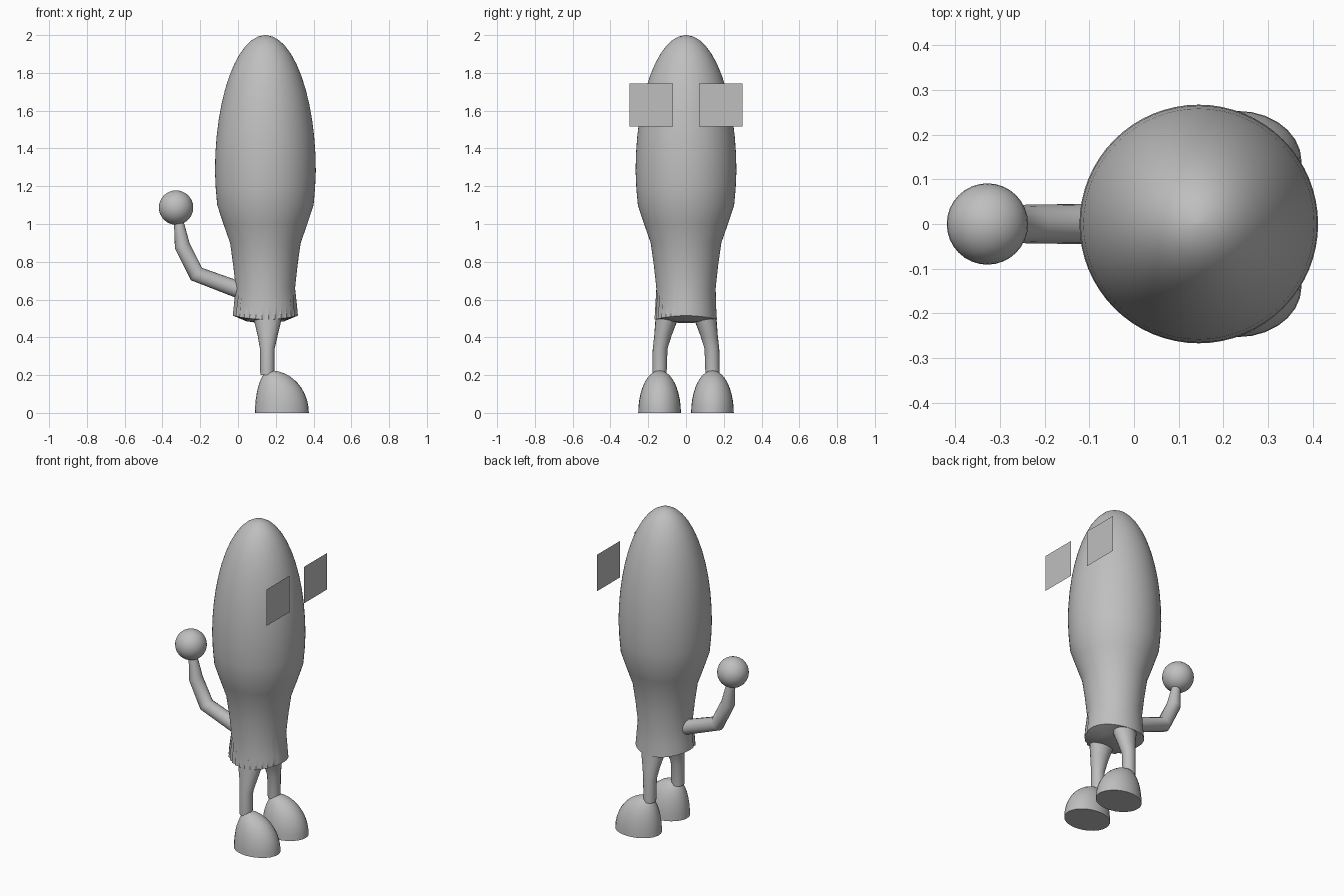
import bpy, bmesh, math
from mathutils import Vector

if "Cube" in bpy.data.objects:
    bpy.data.objects.remove(bpy.data.objects["Cube"])

grey = bpy.data.materials.new("plain grey")
grey.diffuse_color = (0.52, 0.52, 0.52, 1)
grey.use_nodes = True
grey.node_tree.nodes["Principled BSDF"].inputs["Base Color"].default_value = grey.diffuse_color


def loft(name, rings, smooth=True, angle=50):
    """Skin a list of equal-length point rings and cap both ends."""
    bm = bmesh.new()
    rows = [[bm.verts.new(p) for p in ring] for ring in rings]
    n = len(rows[0])
    for a, b in zip(rows, rows[1:]):
        for i in range(n):
            j = (i + 1) % n
            bm.faces.new((a[i], a[j], b[j], b[i]))
    bm.faces.new(rows[0][::-1])
    bm.faces.new(rows[-1])
    bmesh.ops.recalc_face_normals(bm, faces=bm.faces)
    return finish(name, bm, smooth, angle)


def finish(name, bm, smooth=True, angle=50):
    mesh = bpy.data.meshes.new(name)
    bm.to_mesh(mesh)
    bm.free()
    ob = bpy.data.objects.new(name, mesh)
    bpy.context.collection.objects.link(ob)
    mesh.materials.append(grey)
    if smooth:
        bpy.ops.object.select_all(action='DESELECT')
        ob.select_set(True)
        bpy.context.view_layer.objects.active = ob
        bpy.ops.object.shade_smooth_by_angle(angle=math.radians(angle))
    return ob


def ellipse(cx, cy, z, rx, ry, n=20):
    return [(cx + rx * math.cos(2 * math.pi * i / n),
             cy + ry * math.sin(2 * math.pi * i / n), z) for i in range(n)]


# Body: tall egg on a narrower shirt, with a pleated hem at the front
CX, SEG = 0.145, 32
profile = [(0.475, 0.03), (0.485, 0.10), (0.515, 0.172), (0.56, 0.168),
           (0.66, 0.157), (0.78, 0.17), (0.90, 0.187), (1.0, 0.222),
           (1.10, 0.255), (1.19, 0.263)]
for k in range(0, 13):
    t = math.radians(k * 7.4)
    profile.append((1.28 + 0.72 * math.sin(t), max(0.267 * math.cos(t), 0.004)))
rings = []
for z, r in profile:
    ring = []
    for i in range(SEG * 2):
        a = math.pi * i / SEG
        c, s = math.cos(a), math.sin(a)
        ry, zz = r, z
        if 0.5 < z < 0.6:
            ry = r * 0.95
            if z < 0.54:
                zz = z - 0.02 * s * s
            if s < -0.3:
                f = 1 + 0.025 * (1 if i % 2 else -1)
                ring.append((CX + r * f * c, ry * f * s, zz))
                continue
        ring.append((CX + r * c, ry * s, zz))
    rings.append(ring)
loft("body", rings)

# Legs flare into the body; feet are lopsided domes with the toe toward +x
for side, label in ((-1, "front"), (1, "back")):
    leg = [(0.20, 0.155, 0.14, 0.037, 0.037), (0.34, 0.155, 0.137, 0.039, 0.039),
           (0.41, 0.157, 0.122, 0.053, 0.046), (0.48, 0.157, 0.106, 0.07, 0.057),
           (0.55, 0.155, 0.09, 0.085, 0.068)]
    loft(label + "_leg", [ellipse(x, side * y, z, rx, ry) for z, x, y, rx, ry in leg])
    foot = []
    for k in range(11):
        t = math.radians(min(k * 9, 88.5))
        c = math.cos(t)
        heel, toe = 0.17 - 0.08 * c, 0.17 + 0.205 * c
        foot.append(ellipse((heel + toe) / 2, side * 0.14, 0.225 * math.sin(t),
                            (toe - heel) / 2, 0.113 * c, 28))
    loft(label + "_foot", foot)

# Arm: bent tube in the xz plane, rings mitred at each bend
path = [(0.03, 0.642, 0.045), (-0.22, 0.735, 0.044),
        (-0.295, 0.885, 0.041), (-0.318, 1.04, 0.022)]
pts = [Vector((x, 0, z)) for x, z, r in path]
rings = []
for k, p in enumerate(pts):
    d_in = (p - pts[max(k - 1, 0)]).normalized()
    d_out = (pts[min(k + 1, 3)] - p).normalized()
    d = (d_in + d_out).normalized()
    side = Vector((0, 1, 0)).cross(d)
    rings.append([p + path[k][2] * (math.cos(a) * side + math.sin(a) * Vector((0, 1, 0)))
                  for a in (2 * math.pi * i / 16 for i in range(16))])
loft("arm", rings)

# Hand: ball
bm = bmesh.new()
bmesh.ops.create_uvsphere(bm, u_segments=32, v_segments=16, radius=0.091)
bmesh.ops.translate(bm, verts=bm.verts, vec=(-0.328, 0, 1.087))
finish("hand", bm)

# Eye plates: two flat squares floating in front of the face
for s, label in ((-1, "front"), (1, "back")):
    bm = bmesh.new()
    y, z, h = s * 0.185, 1.63, 0.115
    bm.faces.new([bm.verts.new((0.41, y + a * h, z + b * h))
                  for a, b in ((-1, -1), (1, -1), (1, 1), (-1, 1))])
    finish(label + "_eye", bm, smooth=False)
